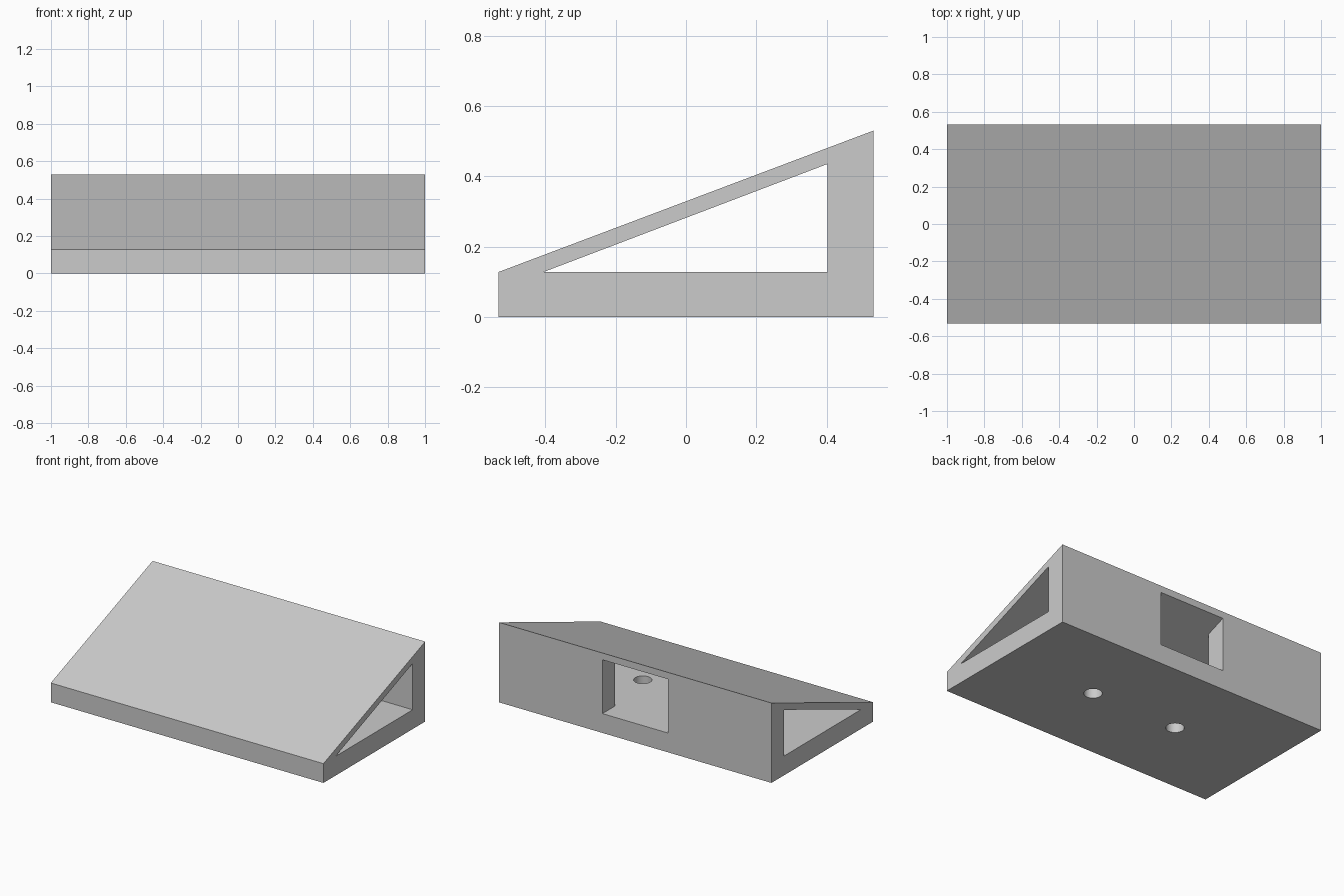
import bpy
import bmesh

cube = bpy.data.objects.get("Cube")
if cube:
    bpy.data.objects.remove(cube, do_unlink=True)

# Main sizes
HALF_Y, HEIGHT, FLOOR = 0.533, 0.53, 0.128
WALL_Y, TIP_Y, CAVITY_TOP = 0.402, -0.405, 0.435
SLOPE = (CAVITY_TOP - FLOOR) / (WALL_Y - TIP_Y)

grey = bpy.data.materials.new("light grey")
grey.use_nodes = True
colour = (0.6, 0.6, 0.6, 1)
grey.diffuse_color = colour
grey.node_tree.nodes["Principled BSDF"].inputs["Base Color"].default_value = colour


def ceiling(y):
    """Height of the sloping underside of the top panel."""
    return FLOOR + SLOPE * (y - TIP_Y)


def prism(name, profile, half_width):
    """Extrude a (y, z) profile along x."""
    bm = bmesh.new()
    face = bm.faces.new([bm.verts.new((-half_width, y, z)) for y, z in profile])
    out = bmesh.ops.extrude_face_region(bm, geom=[face])
    moved = [v for v in out["geom"] if isinstance(v, bmesh.types.BMVert)]
    bmesh.ops.translate(bm, verts=moved, vec=(2 * half_width, 0, 0))
    bmesh.ops.recalc_face_normals(bm, faces=bm.faces)
    mesh = bpy.data.meshes.new(name)
    bm.to_mesh(mesh)
    bm.free()
    mesh.materials.append(grey)
    obj = bpy.data.objects.new(name, mesh)
    bpy.context.collection.objects.link(obj)
    return obj


def cut(body, cutter):
    """Subtract the cutter from the body, then discard it."""
    cutter.hide_render = True
    mod = body.modifiers.new("cut", 'BOOLEAN')
    mod.operation = 'DIFFERENCE'
    mod.solver = 'EXACT'
    mod.object = cutter
    bpy.context.view_layer.objects.active = body
    bpy.ops.object.modifier_apply(modifier=mod.name)
    bpy.data.objects.remove(cutter, do_unlink=True)


# Solid wedge
body = prism("wedge_stand", [(-HALF_Y, 0), (HALF_Y, 0), (HALF_Y, HEIGHT), (-HALF_Y, FLOOR)], 1)

# Triangular tunnel from side to side
cut(body, prism("tunnel_cutter", [(TIP_Y, FLOOR), (WALL_Y, FLOOR), (WALL_Y, CAVITY_TOP)], 1.2))

# Opening through the back wall, its top following the slope
inner, outer = WALL_Y - 0.1, HALF_Y + 0.1
cut(body, prism("window_cutter", [(inner, FLOOR), (outer, FLOOR),
                                  (outer, ceiling(outer)), (inner, ceiling(inner))], 0.24))

# Two screw holes through the base
for x in (-0.317, 0.317):
    bpy.ops.mesh.primitive_cylinder_add(vertices=48, radius=0.055, depth=0.24, location=(x, 0, 0.06))
    hole = bpy.context.object
    hole.data.materials.append(grey)
    cut(body, hole)

# Smooth hole walls, sharp everywhere else
bpy.ops.object.select_all(action='DESELECT')
body.select_set(True)
bpy.context.view_layer.objects.active = body
bpy.ops.object.shade_smooth_by_angle(angle=0.52)
